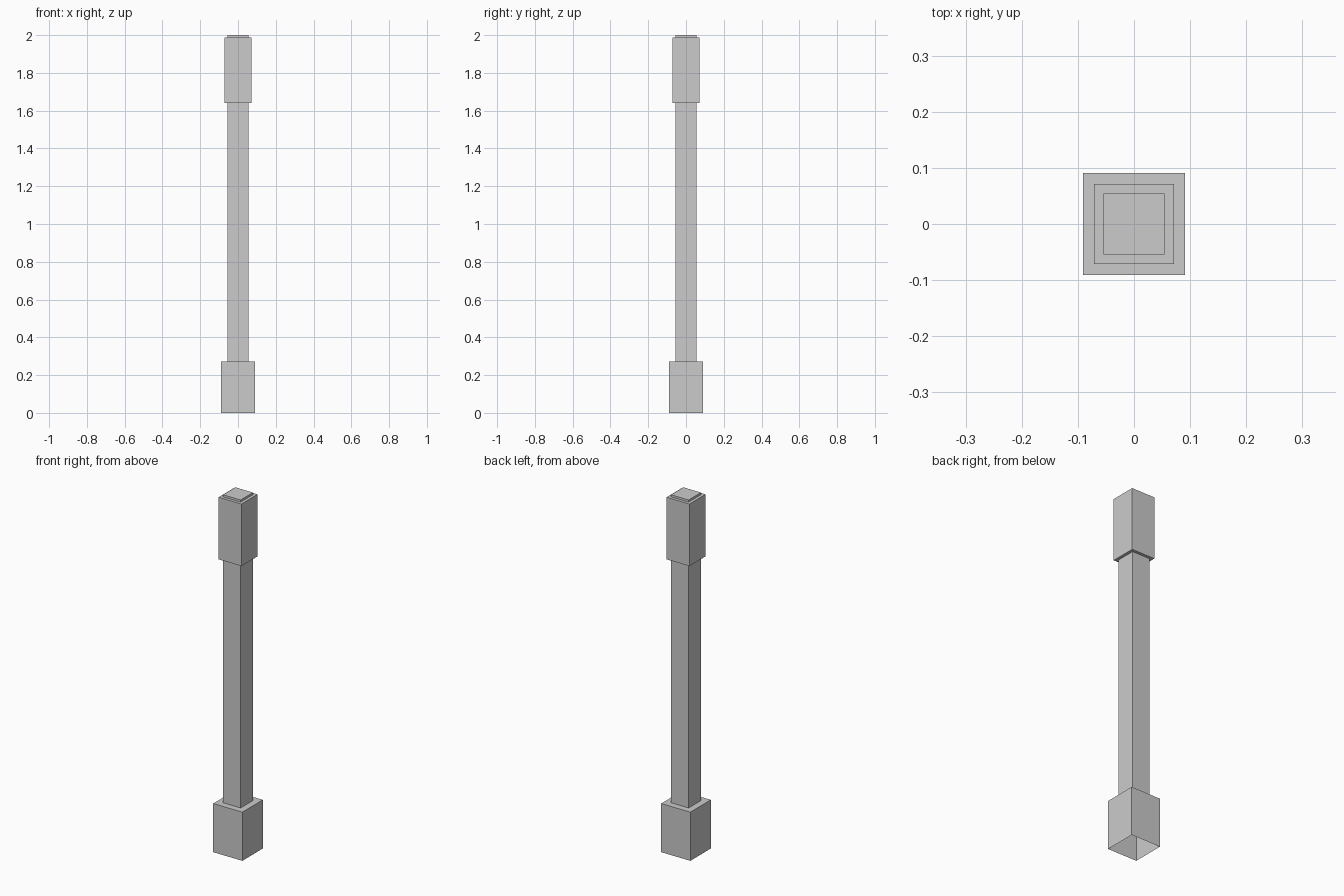
import bpy, bmesh

if "Cube" in bpy.data.objects:
    bpy.data.objects.remove(bpy.data.objects["Cube"])

# Square post profile: (half width, height), from the open foot to the tip
profile = [(0.0905, 0.0), (0.0905, 0.273),      # base block
           (0.0545, 0.273), (0.0545, 1.64),     # shaft
           (0.071, 1.64), (0.071, 1.988),       # upper block
           (0.0545, 1.988), (0.0545, 2.0)]      # raised tip


def square_ring(bm, r, z):
    return [bm.verts.new((sx * r, sy * r, z))
            for sx, sy in ((-1, -1), (1, -1), (1, 1), (-1, 1))]


bm = bmesh.new()
rings = [square_ring(bm, r, z) for r, z in profile]

# Walls and ledges between neighbouring rings
for lower, upper in zip(rings, rings[1:]):
    for i in range(4):
        j = (i + 1) % 4
        bm.faces.new((lower[i], lower[j], upper[j], upper[i]))

# Closed top; the underside of the base stays open
bm.faces.new(rings[-1])

mesh = bpy.data.meshes.new("square_post")
bm.to_mesh(mesh)
bm.free()
post = bpy.data.objects.new("square_post", mesh)
bpy.context.collection.objects.link(post)
